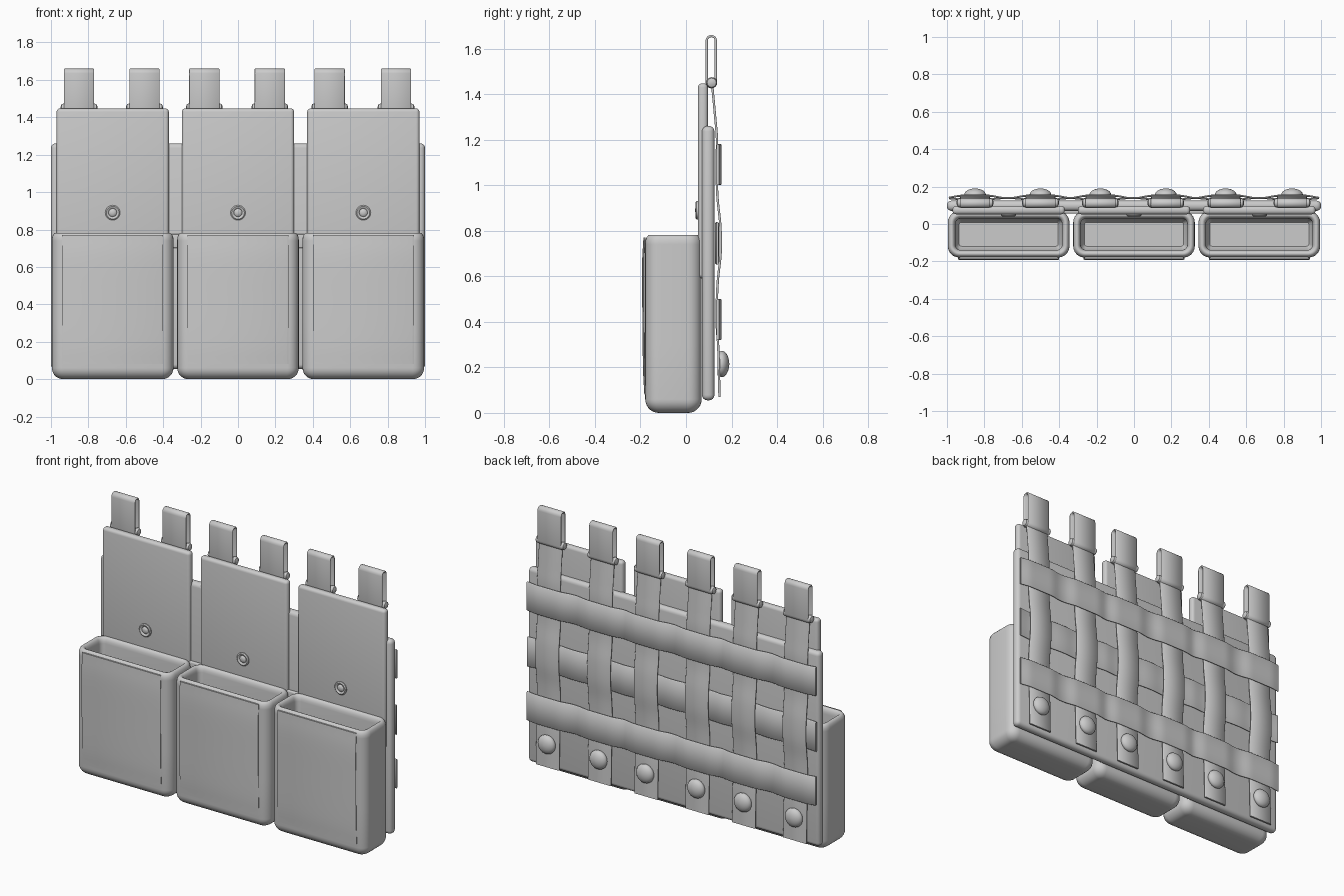
import bpy, bmesh, math
from mathutils import Vector, Matrix

if "Cube" in bpy.data.objects:
    bpy.data.objects.remove(bpy.data.objects["Cube"])

POUCH_X = (-0.67, 0.0, 0.67)
STRAP_X = (-0.85, -0.5, -0.18, 0.17, 0.49, 0.845)


def finish(name, bm, angle=40):
    bmesh.ops.recalc_face_normals(bm, faces=bm.faces)
    me = bpy.data.meshes.new(name)
    bm.to_mesh(me)
    bm.free()
    ob = bpy.data.objects.new(name, me)
    bpy.context.collection.objects.link(ob)
    bpy.ops.object.select_all(action='DESELECT')
    ob.select_set(True)
    bpy.context.view_layer.objects.active = ob
    bpy.ops.object.shade_smooth_by_angle(angle=math.radians(angle))
    return ob


def box(name, x, y, z, bevel):
    bm = bmesh.new()
    bmesh.ops.create_cube(bm, size=1)
    for v in bm.verts:
        v.co = [(a + b) / 2 + c * (b - a) for (a, b), c in zip((x, y, z), v.co)]
    bmesh.ops.bevel(bm, geom=bm.edges[:], offset=bevel, segments=4,
                    profile=0.5, affect='EDGES')
    return finish(name, bm)


def loft(bm, rings, cap=True, closed=False):
    loops = [[bm.verts.new(p) for p in r] for r in rings]
    pairs = list(zip(loops, loops[1:]))
    if closed:
        pairs.append((loops[-1], loops[0]))
    for a, b in pairs:
        for i in range(len(a)):
            j = (i + 1) % len(a)
            bm.faces.new((a[i], a[j], b[j], b[i]))
    if cap and not closed:
        bm.faces.new(loops[0])
        bm.faces.new(loops[-1])


def rounded_rect(cx, cy, hx, hy, r, z):
    pts = []
    for k, (sx, sy) in enumerate(((1, 1), (-1, 1), (-1, -1), (1, -1))):
        for i in range(7):
            a = math.pi / 2 * (k + i / 6)
            pts.append((cx + sx * (hx - r) + r * math.cos(a),
                        cy + sy * (hy - r) + r * math.sin(a), z))
    return pts


def ribbon(name, path, width, thick, closed=False):
    # sweep a flat section along a path lying in one plane with y
    pts = [Vector(p) for p in path]
    n = len(pts)
    rings = []
    for i, p in enumerate(pts):
        a = pts[(i - 1) % n] if closed else pts[max(i - 1, 0)]
        b = pts[(i + 1) % n] if closed else pts[min(i + 1, n - 1)]
        t = (b - a).normalized()
        side = Vector((1, 0, 0)) if abs(t.x) < 1e-4 else Vector((0, 0, 1))
        nrm = t.cross(side).normalized()
        w, h, e = side * width / 2, nrm * thick / 2, 0.7
        rings.append([p + w + h * e * 0.4, p + w * 0.96 + h, p - w * 0.96 + h, p - w + h * e * 0.4,
                      p - w - h * e * 0.4, p - w * 0.96 - h, p + w * 0.96 - h, p + w - h * e * 0.4])
    bm = bmesh.new()
    loft(bm, rings, closed=closed)
    return finish(name, bm, 50)


def smooth_path(x, pts, steps=5):
    # Catmull-Rom through (y, z) points
    p = [Vector((x, *q)) for q in pts]
    p = [2 * p[0] - p[1]] + p + [2 * p[-1] - p[-2]]
    out = []
    for i in range(1, len(p) - 2):
        for k in range(steps):
            t = k / steps
            a, b, c, d = p[i - 1:i + 3]
            out.append(0.5 * (2 * b + (c - a) * t + (2 * a - 5 * b + 4 * c - d) * t * t
                              + (3 * b - a - 3 * c + d) * t ** 3))
    return out + [p[-2]]


def lathe(name, profile, loc, direction, axis='Y', seg=24):
    # profile of (radius, height) turned about an axis
    rot = Matrix.Rotation(-math.pi / 2 * direction, 4, 'X') if axis == 'Y' \
        else Matrix.Rotation(math.pi / 2, 4, 'Y')
    m = Matrix.Translation(loc) @ rot
    bm = bmesh.new()
    loft(bm, [[m @ Vector((r * math.cos(2 * math.pi * i / seg), r * math.sin(2 * math.pi * i / seg), h))
               for i in range(seg)] for r, h in profile])
    return finish(name, bm)


# backing board and the narrow band on its front
box("backing_board", (-1, 1), (0.07, 0.125), (0.055, 1.26), 0.024)
box("front_band", (-0.95, 0.95), (0.055, 0.08), (0.70, 0.775), 0.008)

for cx in POUCH_X:
    # open pouch: outer wall, rolled rim, inner wall, floor
    HX, HY, CY, R = 0.325, 0.124, -0.055, 0.06
    rings = []
    for i in range(8):
        a = math.pi / 2 * i / 7
        d = 0.06 * (1 - math.sin(a))
        rings.append((d, 0.06 * (1 - math.cos(a)) if i else 0.0))
    rings += [(0, 0.3), (0, 0.55), (0, 0.74)]
    rings += [(0.02 - 0.02 * math.cos(math.pi * i / 8), 0.745 + 0.037 * math.sin(math.pi * i / 8))
              for i in range(9)]
    rings += [(0.04, 0.5), (0.04, 0.08), (0.06, 0.05)]
    bm = bmesh.new()
    loft(bm, [rounded_rect(cx, CY, HX - d, HY - d, max(R - d * 0.8, 0.012), z) for d, z in rings])
    finish("pouch", bm)

    # front panel, tapering back slightly at top and bottom
    prof = [(-0.178, 0.08), (-0.184, 0.2), (-0.187, 0.45), (-0.188, 0.65), (-0.182, 0.77)]
    ribbon("pouch_front_panel", smooth_path(cx, prof), 0.54, 0.01)

    # tall back flap and its snap
    box("flap", (cx - 0.3, cx + 0.3), (0.052, 0.096), (0.59, 1.447), 0.018)
    lathe("flap_snap", [(0.04, 0), (0.04, 0.008), (0.034, 0.013), (0.026, 0.011), (0.022, 0.006),
                        (0.018, 0.011), (0.006, 0.014)], (cx, 0.054, 0.89), -1)

# woven vertical straps with top loops, bars and bottom studs
WEAVE = [(0.115, 1.44), (0.128, 1.3), (0.136, 1.2), (0.134, 1.09), (0.138, 0.95), (0.151, 0.82),
         (0.152, 0.7), (0.139, 0.57), (0.134, 0.41), (0.142, 0.28), (0.147, 0.07)]
for x in STRAP_X:
    ribbon("vertical_strap", smooth_path(x, WEAVE), 0.16, 0.01)
    loop = []
    for zc, start in ((1.635, 0), (1.45, math.pi)):
        for i in range(9):
            a = start + math.pi * i / 8
            loop.append((x, 0.111 + 0.02 * math.cos(a), zc + 0.02 * math.sin(a)))
    ribbon("top_loop", loop, 0.162, 0.01, closed=True)
    lathe("loop_bar", [(0.008, -0.098), (0.02, -0.093), (0.024, -0.082), (0.02, -0.07), (0.017, -0.06),
                       (0.017, 0.06), (0.02, 0.07), (0.024, 0.082), (0.02, 0.093), (0.008, 0.098)],
          (x, 0.113, 1.45), 1, 'X', 16)
    dome = [(0.05, -0.008)] + [(0.058 * math.cos(a), 0.01 + 0.034 * math.sin(a))
                               for a in [math.pi / 2 * i / 8 for i in range(8)]] + [(0.003, 0.044)]
    lathe("stud", dome, (x, 0.146, 0.215), 1)


# horizontal straps: the outer two pass over the verticals, the middle one under
def over(x):
    d = min(abs(x - s) for s in STRAP_X)
    return 1 if d < 0.07 else max(0.0, 0.5 + 0.5 * math.cos(math.pi * min(1, (d - 0.07) / 0.1)))


xs = [-0.99 + 1.98 * i / 100 for i in range(101)]
for zc in (1.09, 0.41):
    ribbon("outer_cross_strap", [(x, 0.138 + 0.013 * over(x), zc) for x in xs], 0.18, 0.01)
ribbon("middle_cross_strap", [(x, 0.139 - 0.006 * over(x), 0.745) for x in xs], 0.185, 0.01)
